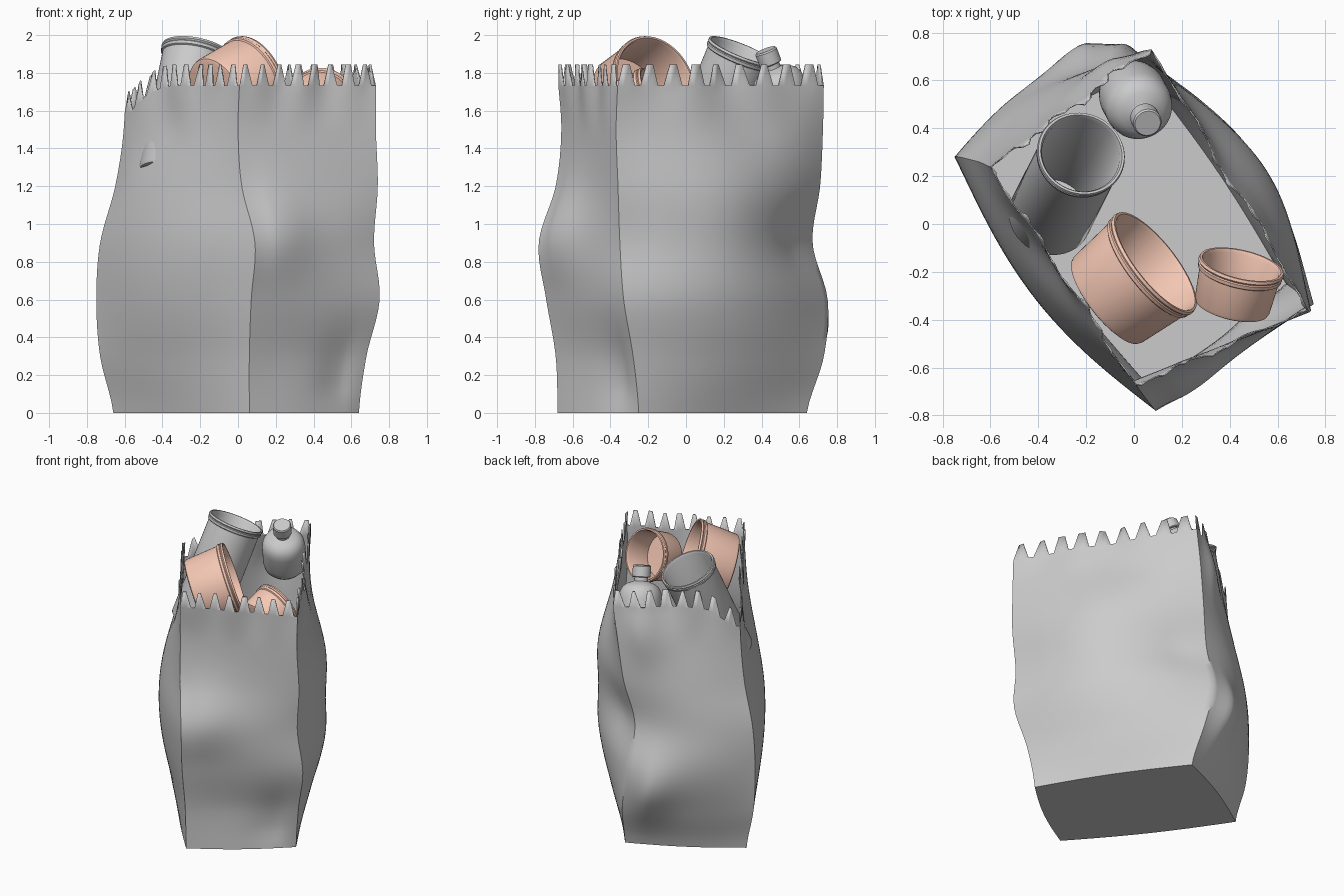
import bpy, bmesh, math, random
from mathutils import Vector

if "Cube" in bpy.data.objects:
    bpy.data.objects.remove(bpy.data.objects["Cube"])

random.seed(4)
salmon = bpy.data.materials.new("salmon")
salmon.diffuse_color = (0.92, 0.58, 0.46, 1)
salmon.use_nodes = True
salmon.node_tree.nodes["Principled BSDF"].inputs["Base Color"].default_value = salmon.diffuse_color


def finish(bm, name, mat=None, angle=35):
    me = bpy.data.meshes.new(name)
    bm.to_mesh(me)
    bm.free()
    ob = bpy.data.objects.new(name, me)
    bpy.context.collection.objects.link(ob)
    if mat:
        me.materials.append(mat)
    bpy.ops.object.select_all(action='DESELECT')
    ob.select_set(True)
    bpy.context.view_layer.objects.active = ob
    bpy.ops.object.shade_smooth_by_angle(angle=math.radians(angle))
    return ob


def lathe(name, profile, base, axis, mat=None, segs=56):
    """Revolve (radius, height) points, then tilt onto axis with its foot at base."""
    q = Vector((0, 0, 1)).rotation_difference(Vector(axis).normalized())
    bm = bmesh.new()
    rings = []
    for r, h in profile:
        pts = [(r * math.cos(2 * math.pi * i / segs), r * math.sin(2 * math.pi * i / segs), h)
               for i in range(segs)] if r > 0 else [(0, 0, h)]
        rings.append([bm.verts.new(q @ Vector(p) + Vector(base)) for p in pts])
    for a, b in zip(rings, rings[1:]):
        for i in range(segs):
            j = (i + 1) % segs
            f = [a[i % len(a)], a[j % len(a)], b[j % len(b)], b[i % len(b)]]
            bm.faces.new(list(dict.fromkeys(f)))
    bmesh.ops.recalc_face_normals(bm, faces=bm.faces[:])
    return finish(bm, name, mat)


# Bag: the four corner creases, sampled every 0.3 in height
corners = [
    [(.06, -.68), (.06, -.69), (.07, -.74), (.09, -.78), (.02, -.69), (0, -.66), (.01, -.68)],
    [(.64, -.25), (.68, -.28), (.75, -.33), (.72, -.35), (.74, -.36), (.73, -.37), (.73, -.36)],
    [(.04, .64), (0, .73), (-.06, .75), (-.06, .67), (0, .71), (.04, .725), (.08, .73)],
    [(-.66, .25), (-.73, .27), (-.75, .28), (-.73, .28), (-.65, .26), (-.605, .24), (-.6, .24)],
]
teeth = [8, 9, 8, 10]
bulge = [0.0, 0.19, 0.08, 0.11]
# dents and swells: (wall, along, height, spread, depth)
dents = [(0, .8, .2, .14, -.025), (0, .25, 1.0, .16, .025), (1, .4, .95, .2, .025),
         (1, .9, .9, .1, -.02), (1, .6, 1.55, .14, -.03), (2, .15, .45, .16, .07),
         (2, .2, 1.55, .14, .04), (3, .45, 1.52, .13, -.035), (3, .3, 1.36, .12, -.015)]


def crease(k, z):
    s = min(max(z / 0.3, 0), 6)
    i = min(int(s), 5)
    t = s - i
    p = [Vector(corners[k][min(max(i + d, 0), 6)]) for d in (-1, 0, 1, 2)]
    return 0.5 * (2 * p[1] + (p[2] - p[0]) * t + (2 * p[0] - 5 * p[1] + 4 * p[2] - p[3]) * t * t
                  + (3 * p[1] - p[0] - 3 * p[2] + p[3]) * t ** 3)


def wall_point(w, u, z):
    a, b = crease(w, z), crease((w + 1) % 4, z)
    n = Vector((b.y - a.y, a.x - b.x)).normalized()
    hump = math.sin(math.pi * u)
    off = bulge[w] * hump * max(0, math.sin(math.pi * min(z, 1.78) / 1.78))
    off += 0.025 * hump * max(0, 1 - z / .3)
    for dw, du, dz, s, d in dents:
        if dw == w:
            off += d * min(1, 2 * hump) * math.exp(-(((u - du) / s) ** 2 + ((z - dz) / s) ** 2) / 2) * min(1, z / .1)
    # creased folds close to the rim
    off += 0.012 * hump * math.sin(u * 17 + w * 2) * min(1, max(0, (z - 1.5) / .25))
    p = a.lerp(b, u) + n * off
    return Vector((p.x, p.y, z))


ROWS = 32
bm = bmesh.new()
cols = []
for w in range(4):
    n = teeth[w] * 4
    for c in range(n):
        u = c / n
        # the rim sags towards the left corner
        d = {2: 1 - u, 3: u}.get(w, 1)
        rim = 1.73 - 0.15 * math.exp(-(d / 0.2) ** 2)
        col = [bm.verts.new(wall_point(w, u, rim * r / ROWS)) for r in range(ROWS + 1)]
        # zigzag cut edge
        tip = 0.115 if c % 4 in (1, 2) else 0.004
        p = wall_point(w, u, rim + tip)
        p += Vector((random.uniform(-1, 1), random.uniform(-1, 1), 0)) * 0.008 * (c % 4 in (1, 2))
        col.append(bm.verts.new(p))
        cols.append(col)
for i, a in enumerate(cols):
    b = cols[(i + 1) % len(cols)]
    for r in range(ROWS + 1):
        bm.faces.new((a[r], b[r], b[r + 1], a[r + 1]))
bm.faces.new([c[0] for c in reversed(cols)])
bag = finish(bm, "paper_bag", angle=40)
sol = bag.modifiers.new("paper", 'SOLIDIFY')
sol.thickness = 0.006
sol.offset = -1


# Open containers: tapered cup with a slim rolled lip
def cup(name, rim_centre, axis, depth, r_top, r_base, mat=None):
    ax = Vector(axis).normalized()
    wall, lip, d = 0.01, 0.01, depth
    prof = [(0, 0), (r_base - .02, 0), (r_base - .006, .006), (r_base, .02),
            (r_top - lip, d - .045), (r_top - .002, d - .04), (r_top, d - .025),
            (r_top - .004, d - .02), (r_top + .002, d - .012), (r_top - .002, d), (r_top - .012, d),
            (r_top - lip - wall, d - .015), (r_base - wall, .02), (0, .015)]
    return lathe(name, prof, Vector(rim_centre) - ax * d, ax, mat)


cup("tall_can", (-.22, .295, 1.92), (.125, .25, .62), .73, .185, .176)
cup("large_tub", (.09, -.16, 1.75), (.74, .58, .32), .28, .26, .23, salmon)
cup("small_tub", (.45, -.17, 1.66), (.21, .90, .34), .20, .18, .16, salmon)

# Bottle with a round shoulder, and its cap
foot, lean = Vector((-.02, .57, 1.53)), Vector((.075, -.145, .38)).normalized()
lathe("bottle", [(0, 0), (.08, 0), (.115, .012), (.136, .04), (.142, .08), (.142, .21), (.136, .25),
                 (.118, .282), (.09, .303), (.06, .313), (.045, .32), (.045, .35), (0, .35)], foot, lean)
lathe("bottle_cap", [(0, 0), (.056, 0), (.06, .005), (.06, .072), (.054, .08), (0, .08)],
      foot + lean * .345, lean)
